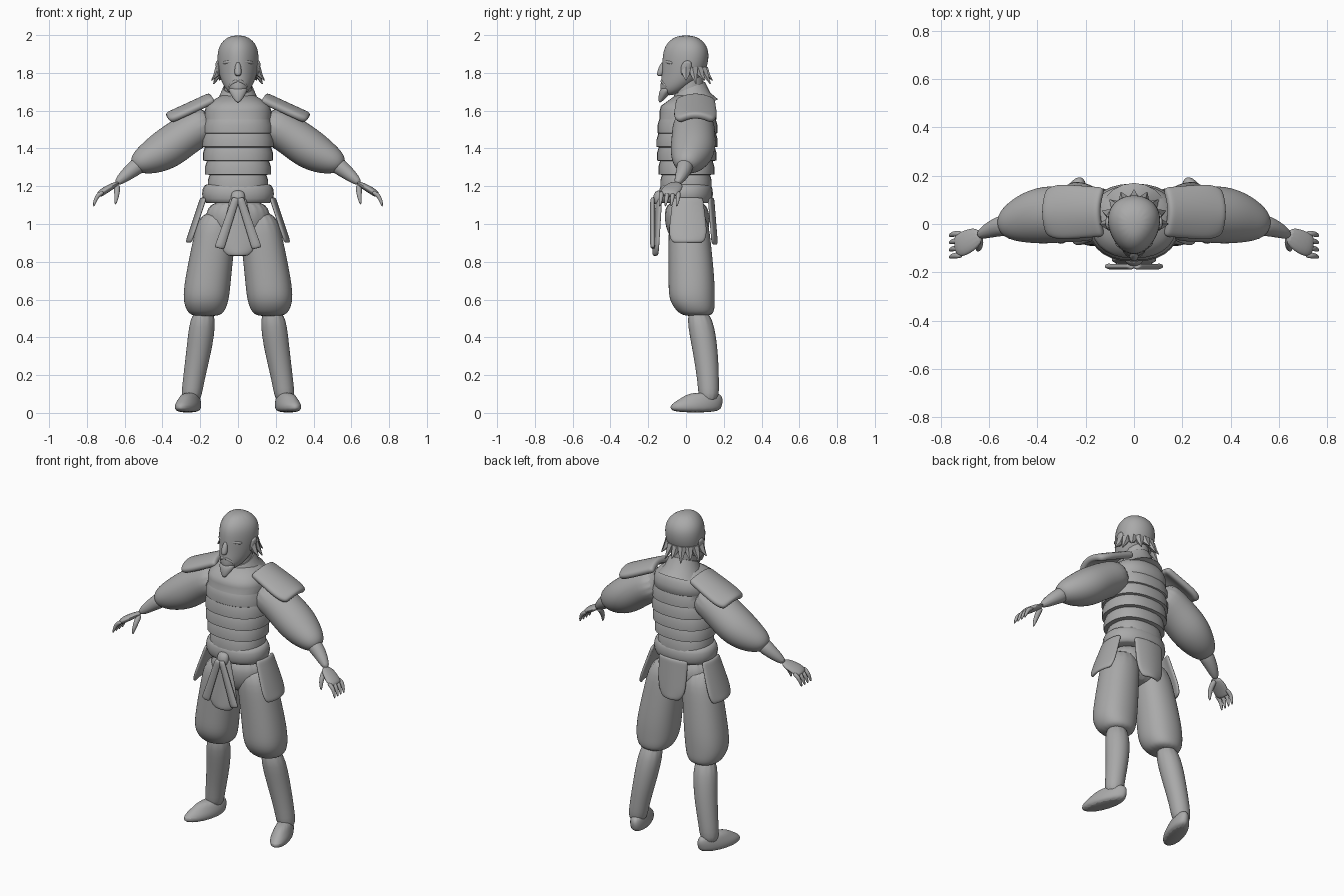
import bpy
import bmesh
import math
from mathutils import Vector

default_cube = bpy.data.objects.get("Cube")
if default_cube:
    bpy.data.objects.remove(default_cube, do_unlink=True)

# One plain grey for the whole figure
grey = bpy.data.materials.new("plain_grey")
grey.use_nodes = True
grey.diffuse_color = (.4, .4, .4, 1)
shader = grey.node_tree.nodes["Principled BSDF"]
shader.inputs["Base Color"].default_value = grey.diffuse_color

for other in bpy.context.selected_objects:
    other.select_set(False)


def finish(name, bm, mirror, soft, thickness=None):
    """Turn a bmesh into a smooth shaded object with its modifiers."""
    bmesh.ops.recalc_face_normals(bm, faces=bm.faces)
    mesh = bpy.data.meshes.new(name)
    bm.to_mesh(mesh)
    bm.free()
    mesh.materials.append(grey)
    obj = bpy.data.objects.new(name, mesh)
    bpy.context.collection.objects.link(obj)
    bpy.context.view_layer.objects.active = obj
    obj.select_set(True)
    bpy.ops.object.shade_smooth_by_angle(angle=math.radians(50))
    obj.select_set(False)
    if thickness:
        solid = obj.modifiers.new("thickness", "SOLIDIFY")
        solid.thickness = thickness
        solid.offset = 0
    if soft:
        soften = obj.modifiers.new("soften", "SUBSURF")
        soften.levels = soften.render_levels = 2
    if mirror:
        obj.modifiers.new("mirror", "MIRROR").use_mirror_merge = False


def join_rows(bm, rows, closed):
    """Bridge neighbouring rows of vertices with quads."""
    for low, high in zip(rows, rows[1:]):
        for k in range(len(low) - (not closed)):
            n = (k + 1) % len(low)
            bm.faces.new((low[k], low[n], high[n], high[k]))


def loft(name, rings, flat=1, sides=12, mirror=False, soft=True,
         upright=True, square=1, egg=0, skew=0, lean=0):
    """Skin ovals given as (x, y, z, radius); central parts leave out x.
    The depth of each oval is its radius times flat."""
    bm = bmesh.new()
    grow = 1.04 if soft else 1
    *centres, = (Vector((0, *ring[:-1])[-3:]) for ring in rings)
    loops = []
    for i, (centre, ring) in enumerate(zip(centres, rings)):
        along = Vector((0, 0, 1))
        if not upright:
            along = centres[min(i + 1, len(rings) - 1)] - centres[max(i - 1, 0)]
            along.normalize()
        across = Vector((0, 1, 0)).cross(along).normalized()
        deep = along.cross(across) * flat
        loop = []
        for k in range(sides):
            angle = math.tau * k / sides
            c, s = math.cos(angle), math.sin(angle)
            c = math.copysign(abs(c) ** square, c) * (1 + egg * s)
            s = math.copysign(abs(s) ** square, s)
            point = centre + (across * c + deep * s) * ring[-1] * grow
            point.z += lean * (point.y - centre.y)
            point.x -= skew * point.y
            loop.append(bm.verts.new(point))
        loops.append(loop)
    join_rows(bm, loops, closed=True)
    bm.faces.new(loops[0])
    bm.faces.new(loops[-1])
    finish(name, bm, mirror, soft)


def plate(name, start, end, widths, across, bulge, tip=0, thickness=.02, mirror=False):
    """Bowed plate hanging from start to end; tip narrows its free end."""
    bm = bmesh.new()
    start, end = Vector(start), Vector(end)
    across, bulge = Vector(across), Vector(bulge)
    rows, steps, columns = [], 8, 3
    for i in range(steps + 1):
        t = i / steps
        half = widths[0] + (widths[1] - widths[0]) * t
        half *= 1 - tip * t ** steps
        row = []
        for k in range(-columns, columns + 1):
            s = k / columns
            spot = start.lerp(end, t) + across * half * s + bulge * (1 - s * s)
            row.append(bm.verts.new(spot))
        rows.append(row)
    join_rows(bm, rows, closed=False)
    finish(name, bm, mirror, True, thickness)


# Head, neck and collar
loft("head", [(-.09, 1.68, .03), (-.06, 1.72, .07), (-.01, 1.79, .1),
              (0, 1.9, .11), (0, 1.96, .09), (0, 2, .04)],
     flat=1.13, sides=16, egg=.18)
loft("neck", [(.02, 1.6, .08), (.02, 1.8, .07)], soft=False, sides=20)
loft("collar", [(.02, 1.6, .15), (.02, 1.65, .11), (.02, 1.72, .08)],
     sides=20, soft=False, lean=.4)

# Face features
loft("nose", [(-.14, 1.78, .02), (-.13, 1.82, .02), (-.12, 1.86, .01)], sides=8)
loft("brow", [(0, -.12, 1.86, .01), (.05, -.1, 1.86, .01), (.08, -.07, 1.85, .01)],
     sides=8, mirror=True, upright=False)
loft("moustache", [(0, -.13, 1.76, .01), (.03, -.12, 1.75, .01), (.05, -.1, 1.72, .005)],
     sides=8, mirror=True, upright=False)
loft("beard", [(-.14, 1.64, .01), (-.11, 1.7, .05), (-.09, 1.73, .05)], flat=.7)
loft("ear", [(.1, -.01, 1.78, .01), (.11, .01, 1.87, .015)],
     flat=2.3, mirror=True)

# Tufts of hair fan round the nape from ear to ear
tufts = 8
for k in range(tufts + 1):
    turn = math.pi * k / tufts
    out = Vector((math.cos(turn), math.sin(turn), 0))
    drop = Vector((0, 0, .02 * (k % 2)))
    height = Vector((0, 0, 1.83))
    spine = [height + out * .09, height + out * .11 - Vector((0, 0, .04)),
             height + out * .14 - Vector((0, 0, .07)) - drop]
    loft(f"nape_tuft_{k}", [(*spot, radius) for spot, radius in zip(spine, (.03, .02, .003))],
         sides=6, soft=False)

# Banded cuirass: every band overlaps the one below it
bands = 6
rings = []
for k in range(bands):
    t = k / (bands - 1)
    wide = .16 + .03 * math.sin(math.pi * t * .8)
    low = 1.19 + .073 * k
    rings += [(.01 * t, low, wide), (.01 * t, low + .04, wide),
              (.01 * t, low + .07, wide - .01)]
rings += [(.02, 1.65, .14), (.02, 1.68, .09)]
loft("cuirass", rings, flat=.85, sides=28, soft=False, square=.85)

# Rolled belt
rings = []
for k in range(7):
    turn = math.pi * k / 6
    rings.append((0, 1.16 - .05 * math.cos(turn), .165 + .025 * math.sin(turn)))
loft("belt", rings, flat=.75, sides=24, soft=False, square=.9)

# Sleeves, forearms and hands
loft("sleeve", [(.13, .04, 1.55, .1), (.25, .04, 1.49, .1), (.37, .04, 1.4, .11),
                (.46, .02, 1.35, .09), (.53, 0, 1.32, .06), (.55, 0, 1.3, .03)],
     flat=1.1, sides=16, mirror=True, upright=False)
loft("forearm", [(.5, 0, 1.33, .05), (.57, -.01, 1.28, .04), (.65, -.05, 1.21, .02)],
     mirror=True, upright=False)
loft("palm", [(.63, -.04, 1.22, .015), (.72, -.09, 1.17, .02), (.74, -.09, 1.15, .015)],
     flat=2.7, mirror=True, upright=False)
for k, finger in enumerate(("index", "middle", "ring", "little")):
    y = -.13 + .03 * k
    loft(finger + "_finger",
         [(.71, y, 1.17, .013), (.75, y, 1.15, .013), (.765, y - .01, 1.09, .006)],
         sides=8, mirror=True, upright=False)
loft("thumb", [(.64, -.05, 1.21, .02), (.64, -.1, 1.16, .015), (.65, -.11, 1.1, .006)],
     sides=8, mirror=True, upright=False)

# Hips and gathered trousers
loft("hips", [(.01, .9, .1), (.01, .97, .17), (0, 1.14, .17)], flat=.7, sides=20)
loft("trouser_leg", [(.1, .01, 1.08, .1), (.13, .02, .9, .11), (.16, .03, .7, .12),
                     (.17, .03, .6, .12), (.17, .05, .54, .1), (.17, .06, .51, .07)],
     sides=16, mirror=True, square=.9)

# Lower legs and turned-out feet
loft("lower_leg", [(.18, .06, .56, .07), (.2, .1, .36, .07),
                   (.24, .12, .15, .055), (.25, .12, .05, .055)], mirror=True)
loft("foot", [(.28, .05, 0, .055), (.28, .05, .04, .06), (.28, .08, .07, .05),
              (.28, .1, .11, .035)], flat=2.3, sides=16, mirror=True, skew=.28)

# Shoulder guards and the armour panels hung round the hips
plate("shoulder_guard", start=(.12, .05, 1.65), end=(.36, .05, 1.54), widths=(.1, .12),
      across=(0, 1, 0), bulge=(.02, 0, .03), tip=.25, thickness=.04, mirror=True)
plate("hip_panel", start=(.17, .01, 1.14), end=(.25, .01, .9), widths=(.08, .11),
      across=(0, 1, 0), bulge=(.02, 0, 0), tip=.25, mirror=True)
plate("front_apron", start=(0, -.13, 1.14), end=(0, -.15, .83), widths=(.04, .12),
      across=(1, 0, 0), bulge=(0, -.02, 0), tip=.55)
plate("seat_flap", start=(0, .12, 1.14), end=(0, .14, .89), widths=(.1, .09),
      across=(1, 0, 0), bulge=(0, .02, 0), tip=.4)

# Sash knot with two loose tails
loft("sash_knot", [(-.15, 1.1, .03), (-.15, 1.14, .04), (-.14, 1.18, .03)], flat=.7)
plate("sash_tail", start=(.01, -.17, 1.14), end=(.1, -.17, .87), widths=(.015, .023),
      across=(1, 0, .25), bulge=(0, -.01, 0), mirror=True)
